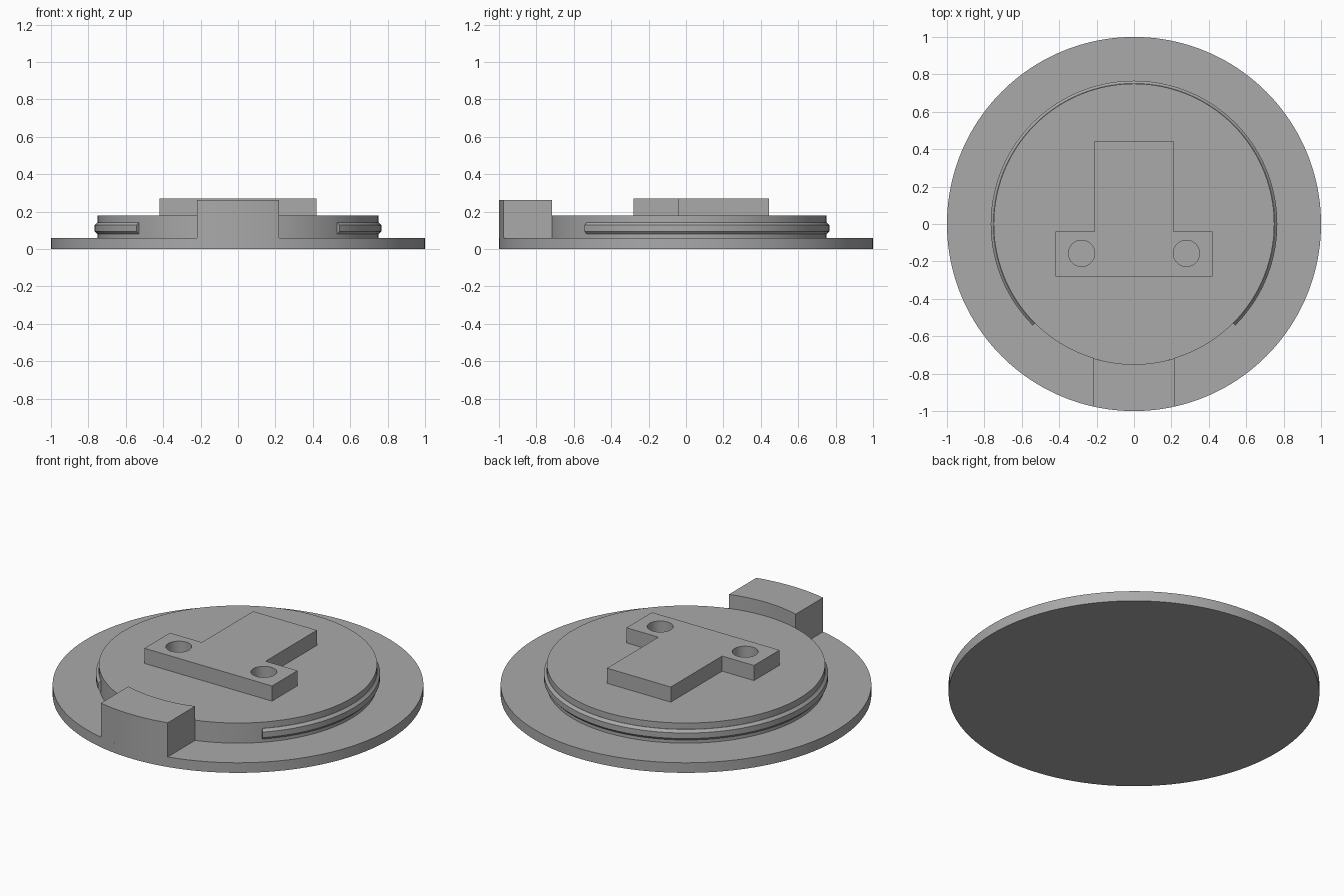
import bpy, bmesh
from math import asin, atan2, cos, sin, radians, pi

cube = bpy.data.objects.get("Cube")
if cube:
    bpy.data.objects.remove(cube, do_unlink=True)

gray = bpy.data.materials.new("plain gray")
gray.use_nodes = True
COLOR = (0.4, 0.4, 0.4, 1)
gray.diffuse_color = COLOR
gray.node_tree.nodes["Principled BSDF"].inputs["Base Color"].default_value = COLOR


def finish(name, bm):
    """Turn a bmesh into a smooth-by-angle object with the gray material."""
    bmesh.ops.recalc_face_normals(bm, faces=bm.faces)
    mesh = bpy.data.meshes.new(name)
    bm.to_mesh(mesh)
    bm.free()
    mesh.materials.append(gray)
    obj = bpy.data.objects.new(name, mesh)
    bpy.context.collection.objects.link(obj)
    bpy.ops.object.select_all(action='DESELECT')
    obj.select_set(True)
    bpy.context.view_layer.objects.active = obj
    bpy.ops.object.shade_smooth_by_angle(angle=radians(30))
    return obj


def prism(name, outline, z0, z1):
    """Extrude a flat outline from z0 up to z1."""
    bm = bmesh.new()
    face = bm.faces.new([bm.verts.new((x, y, z0)) for x, y in outline])
    top = bmesh.ops.extrude_face_region(bm, geom=[face])["geom"]
    for v in top:
        if isinstance(v, bmesh.types.BMVert):
            v.co.z = z1
    return finish(name, bm)


def arc(r, a0, a1, n):
    return [(r * cos(a0 + (a1 - a0) * i / n), r * sin(a0 + (a1 - a0) * i / n))
            for i in range(n + 1)]


def circle(r, n, cx=0, cy=0):
    return [(cx + x, cy + y) for x, y in arc(r, 0, 2 * pi, n)[:-1]]


BASE_R, HUB_R = 1.0, 0.75
BASE_TOP, HUB_TOP = 0.06, 0.18

# Stacked discs
prism("base_disc", circle(BASE_R, 160), 0, BASE_TOP)
prism("hub_disc", circle(HUB_R, 160), BASE_TOP, HUB_TOP)

# Front lug with straight sides and curved inner and outer walls
half = 0.22
outer, inner = asin(half / BASE_R), asin(half / HUB_R)
front = -pi / 2
prism("front_lug",
      arc(BASE_R, front - outer, front + outer, 16)
      + arc(HUB_R, front + inner, front - inner, 16), BASE_TOP, 0.263)

# Chamfered snap ridge, swept around the hub and open at the front
section = [(0.74, 0.08), (0.752, 0.08), (0.766, 0.095),
           (0.766, 0.128), (0.752, 0.143), (0.74, 0.143)]
bm = bmesh.new()
rings = []
for x, y in arc(1, radians(-45), radians(225), 120):
    rings.append([bm.verts.new((r * x, r * y, z)) for r, z in section])
for a, b in zip(rings, rings[1:]):
    for i in range(len(section)):
        j = (i + 1) % len(section)
        bm.faces.new((a[i], a[j], b[j], b[i]))
bm.faces.new(rings[0])
bm.faces.new(rings[-1])
finish("snap_ridge", bm)

# T-shaped mount with two screw holes
right = [(0.42, -0.28), (0.42, -0.04), (0.21, -0.04), (0.21, 0.443)]
mount = prism("t_mount", right + [(-x, y) for x, y in reversed(right)], HUB_TOP, 0.27)
for side in (-1, 1):
    cutter = prism("hole_cutter", circle(0.07, 48, side * 0.28, -0.157), 0.1, 0.4)
    cutter.hide_render = True
    cut = mount.modifiers.new("screw_hole", 'BOOLEAN')
    cut.operation, cut.solver, cut.object = 'DIFFERENCE', 'EXACT', cutter
    bpy.context.view_layer.objects.active = mount
    bpy.ops.object.modifier_apply(modifier=cut.name)
    bpy.data.objects.remove(cutter, do_unlink=True)
bpy.ops.object.select_all(action='DESELECT')
mount.select_set(True)
bpy.ops.object.shade_smooth_by_angle(angle=radians(30))
